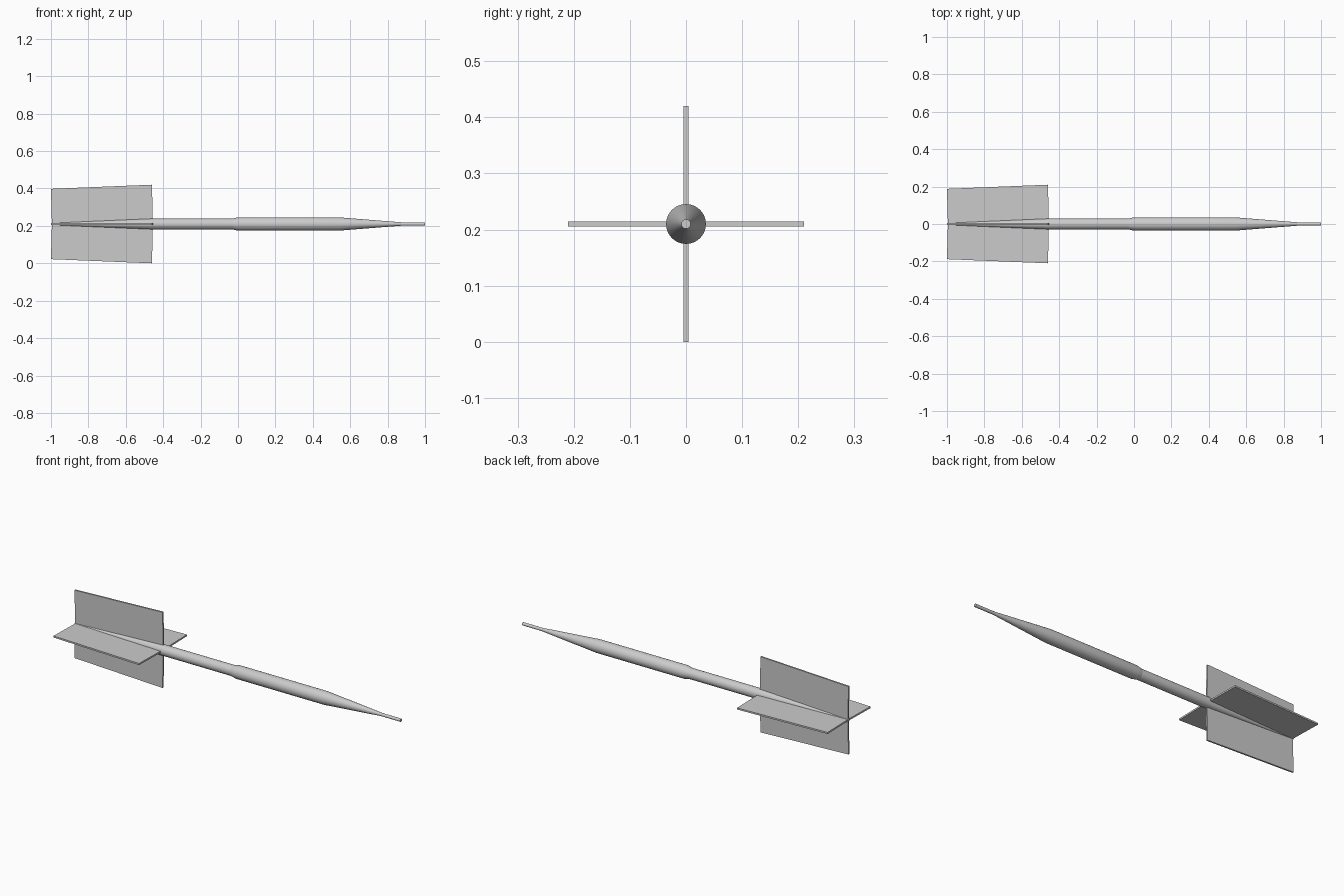
import bpy, bmesh, math
from mathutils import Matrix

if "Cube" in bpy.data.objects:
    bpy.data.objects.remove(bpy.data.objects["Cube"])

AXIS_Z = 0.21
SIDES = 32


def add_object(name, bm, smooth=False):
    bmesh.ops.recalc_face_normals(bm, faces=bm.faces)
    mesh = bpy.data.meshes.new(name)
    bm.to_mesh(mesh)
    bm.free()
    obj = bpy.data.objects.new(name, mesh)
    bpy.context.collection.objects.link(obj)
    obj.location.z = AXIS_Z
    if smooth:
        bpy.ops.object.select_all(action='DESELECT')
        obj.select_set(True)
        bpy.context.view_layer.objects.active = obj
        bpy.ops.object.shade_smooth_by_angle(angle=math.radians(30))
    return obj


def turned(name, profile):
    """Closed round part along x from (x, radius) points."""
    bm = bmesh.new()
    rings = []
    for x, r in profile:
        rings.append([bm.verts.new((x, r * math.cos(a), r * math.sin(a)))
                      for a in (2 * math.pi * i / SIDES for i in range(SIDES))])
    for a, b in zip(rings, rings[1:]):
        for i in range(SIDES):
            j = (i + 1) % SIDES
            bm.faces.new((a[i], a[j], b[j], b[i]))
    bm.faces.new(rings[0])
    bm.faces.new(rings[-1])
    return add_object(name, bm, smooth=True)


def fin(name, outline, thickness, angle):
    """Flat plate from an (x, radial distance) outline, turned about x."""
    bm = bmesh.new()
    face = bm.faces.new([bm.verts.new((x, -thickness / 2, r)) for x, r in outline])
    ext = bmesh.ops.extrude_face_region(bm, geom=[face])
    moved = [v for v in ext['geom'] if isinstance(v, bmesh.types.BMVert)]
    bmesh.ops.translate(bm, verts=moved, vec=(0, thickness, 0))
    bm.transform(Matrix.Rotation(angle, 4, 'X'))
    return add_object(name, bm)


# Shaft with tapered tail
turned("shaft", [(-1.0, 0.006), (-0.46, 0.029), (-0.03, 0.029)])
# Barrel with shoulder and long nose taper
turned("barrel", [(-0.03, 0.029), (0.0, 0.0355), (0.54, 0.0355), (0.88, 0.0085)])
# Straight tip
turned("tip", [(0.88, 0.0085), (1.0, 0.0085)])

# Four flights around the tail
flight_outline = [(-0.995, 0.0), (-0.455, 0.0), (-0.46, 0.21), (-1.0, 0.188)]
for i, side in enumerate(("top", "right", "bottom", "left")):
    fin("flight_" + side, flight_outline, 0.009, i * math.pi / 2)
